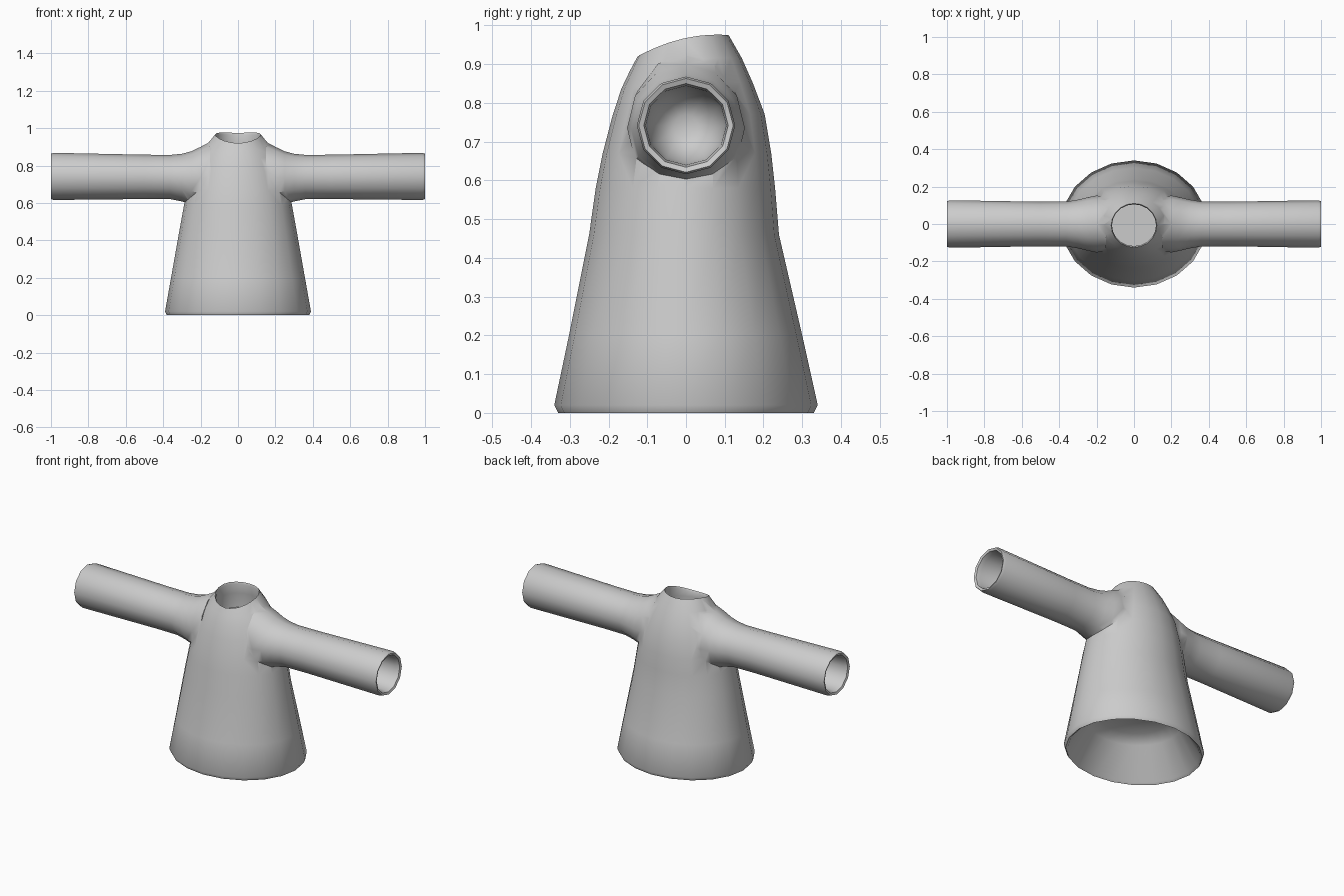
import bpy, bmesh, math

cube = bpy.data.objects.get("Cube")
if cube:
    bpy.data.objects.remove(cube, do_unlink=True)

cloth = bpy.data.materials.new("light_grey_cloth")
cloth.use_nodes = True
GREY = (0.6, 0.6, 0.6, 1)
cloth.diffuse_color = GREY
cloth.node_tree.nodes["Principled BSDF"].inputs["Base Color"].default_value = GREY


def loft(name, rings):
    """Skin a closed solid through a list of point rings."""
    bm = bmesh.new()
    loops = [[bm.verts.new(p) for p in ring] for ring in rings]
    n = len(loops[0])
    for a, b in zip(loops, loops[1:]):
        for i in range(n):
            j = (i + 1) % n
            bm.faces.new((a[i], a[j], b[j], b[i]))
    bm.faces.new(loops[0])
    bm.faces.new(loops[-1])
    bmesh.ops.recalc_face_normals(bm, faces=bm.faces)
    mesh = bpy.data.meshes.new(name)
    bm.to_mesh(mesh)
    bm.free()
    mesh.materials.append(cloth)
    obj = bpy.data.objects.new(name, mesh)
    bpy.context.collection.objects.link(obj)
    return obj


def body_ring(z, rx, front, back, tilt=0.0, sides=20):
    """Horizontal oval; tilt drops the front as the neckline does."""
    pts = []
    for i in range(sides):
        a = math.tau * i / sides
        s = math.sin(a)
        y = (back + front) / 2 + s * (back - front) / 2
        pts.append((rx * math.cos(a), y, z + tilt * (0.0275 * s - 0.0185 * s * s)))
    return pts


def sleeve_ring(x, top, bottom, ry, sides=12):
    """Upright oval across the arm direction."""
    mid, rz = (top + bottom) / 2, (top - bottom) / 2
    angles = [math.tau * i / sides for i in range(sides)]
    return [(x, ry * math.sin(a), mid + rz * math.cos(a)) for a in angles]


# Body: hem recess, flared skirt, shoulders, neck opening
body = loft("robe", [body_ring(*r) for r in (
    (0.22, 0.20, -0.18, 0.18),
    (0.18, 0.26, -0.23, 0.23),
    (0.01, 0.365, -0.32, 0.32),
    (0.0, 0.38, -0.33, 0.33),
    (0.02, 0.39, -0.34, 0.34),
    (0.20, 0.358, -0.302, 0.30),
    (0.46, 0.312, -0.25, 0.24),
    (0.58, 0.29, -0.233, 0.23),
    (0.67, 0.272, -0.215, 0.22),
    (0.77, 0.243, -0.19, 0.203, 0.1),
    (0.85, 0.205, -0.167, 0.172, 0.3),
    (0.91, 0.168, -0.145, 0.144, 0.6),
    (0.966, 0.122, -0.125, 0.11, 1),
    (0.955, 0.118, -0.118, 0.105, 1),
    (0.90, 0.125, -0.12, 0.12, 0.4),
    (0.82, 0.12, -0.12, 0.12),
)])

# Sleeves: flared armhole, straight tube, rounded cuff and recess
for side in (1, -1):
    sleeve = loft("sleeve", [sleeve_ring(side * r[0], *r[1:]) for r in (
        (0.15, 0.927, 0.54, 0.145),
        (0.20, 0.90, 0.57, 0.152),
        (0.25, 0.876, 0.592, 0.142),
        (0.30, 0.863, 0.608, 0.13),
        (0.36, 0.857, 0.62, 0.12),
        (0.50, 0.858, 0.621, 0.119),
        (0.985, 0.868, 0.616, 0.127),
        (1.0, 0.863, 0.621, 0.122),
        (0.995, 0.85, 0.634, 0.109),
        (0.97, 0.844, 0.64, 0.104),
        (0.80, 0.835, 0.648, 0.095),
        (0.75, 0.80, 0.683, 0.06),
        (0.735, 0.77, 0.713, 0.03),
    )])
    union = body.modifiers.new("join_sleeve", 'BOOLEAN')
    union.operation = 'UNION'
    union.solver = 'EXACT'
    union.object = sleeve
    bpy.context.view_layer.objects.active = body
    bpy.ops.object.modifier_apply(modifier=union.name)
    bpy.data.objects.remove(sleeve, do_unlink=True)

# Soft shading over the whole garment
for o in bpy.context.selected_objects:
    o.select_set(False)
body.select_set(True)
bpy.context.view_layer.objects.active = body
bpy.ops.object.shade_smooth_by_angle(angle=math.radians(55))
